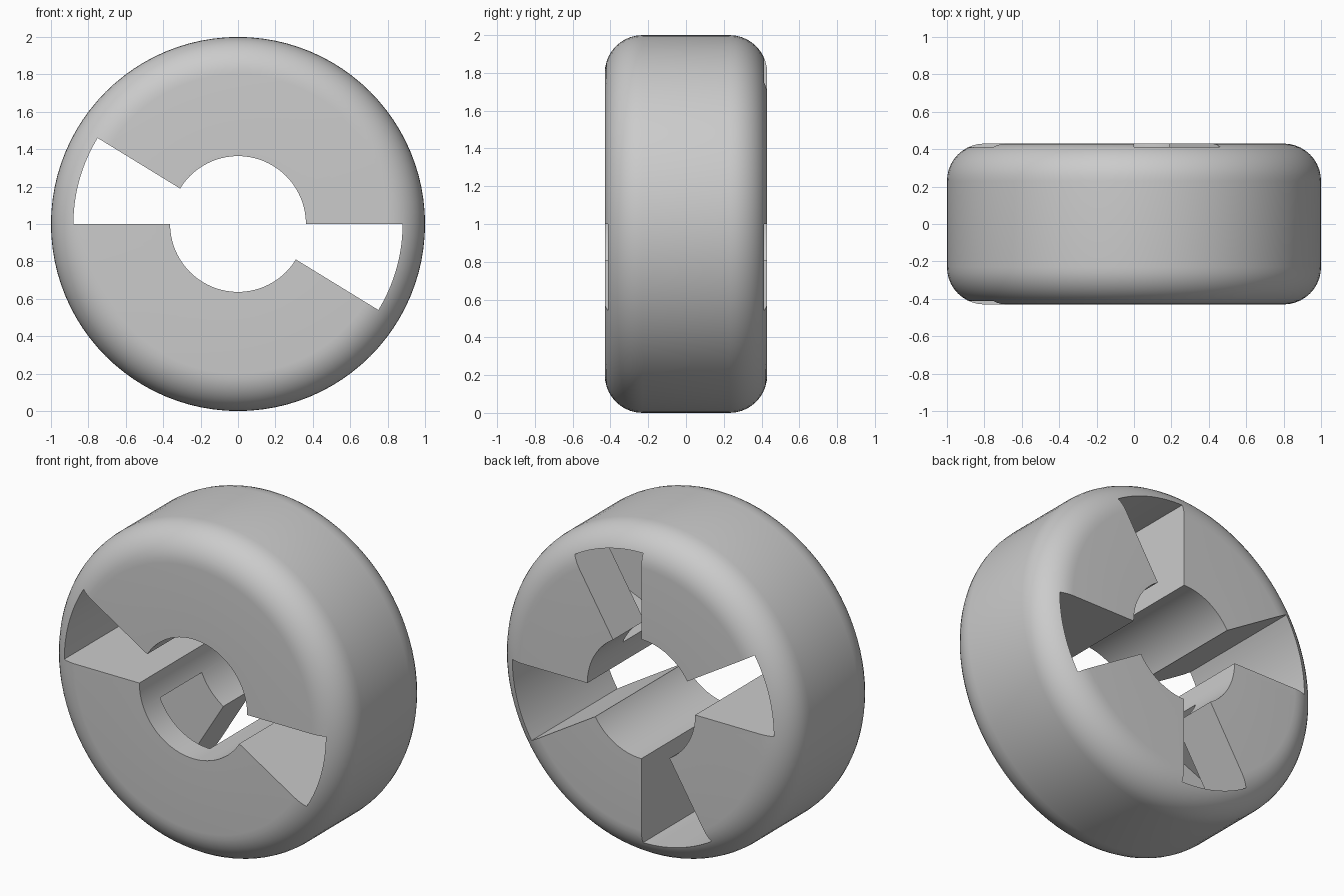
import bpy
import bmesh
from math import sin, cos, radians, pi
from mathutils import Vector, Matrix

default_cube = bpy.data.objects.get("Cube")
if default_cube:
    bpy.data.objects.remove(default_cube, do_unlink=True)

HALF = 0.43      # half thickness along y
FILLET = 0.2
HOLE = 0.363
SLOT = 0.88      # outer radius of all slots
STEP = 31.5      # angular width of each slot

grey = bpy.data.materials.new("plain_grey")
grey.use_nodes = True
colour = (0.6, 0.6, 0.6, 1)
grey.diffuse_color = colour
grey.node_tree.nodes["Principled BSDF"].inputs["Base Color"].default_value = colour


def make_object(name, bm):
    bmesh.ops.recalc_face_normals(bm, faces=bm.faces[:])
    mesh = bpy.data.meshes.new(name)
    bm.to_mesh(mesh)
    bm.free()
    mesh.materials.append(grey)
    obj = bpy.data.objects.new(name, mesh)
    bpy.context.collection.objects.link(obj)
    return obj


def ring_body():
    """Lathe a rounded rim with a round bore around the y axis."""
    half_profile = [(HOLE, HALF)]
    for i in range(11):
        a = pi / 2 * (1 - i / 10)
        half_profile.append((1 - FILLET + FILLET * cos(a), HALF - FILLET + FILLET * sin(a)))
    profile = half_profile + [(r, -y) for r, y in reversed(half_profile)]
    bm = bmesh.new()
    verts = [bm.verts.new((r, y, 1)) for r, y in profile]
    edges = [bm.edges.new((v, verts[i - 1])) for i, v in enumerate(verts)]
    bmesh.ops.spin(bm, geom=verts + edges, cent=(0, 0, 1), axis=(0, 1, 0),
                   angle=2 * pi, steps=96)
    bmesh.ops.remove_doubles(bm, verts=bm.verts[:], dist=0.0001)
    return make_object("locking_ring", bm)


def sector_cutter(name, start, end, y0, y1):
    """Wedge between two angles, reaching from inside the bore to the slot radius."""
    bm = bmesh.new()
    steps = 16
    angles = [radians(start + (end - start) * i / steps) for i in range(steps + 1)]
    points = [(0.2, angles[0])] + [(SLOT, a) for a in angles] + [(0.2, angles[-1])]
    face = bm.faces.new([bm.verts.new((r * cos(a), y0, 1 + r * sin(a))) for r, a in points])
    extruded = bmesh.ops.extrude_face_region(bm, geom=[face])["geom"]
    bmesh.ops.translate(bm, vec=(0, y1 - y0, 0),
                        verts=[v for v in extruded if isinstance(v, bmesh.types.BMVert)])
    return make_object(name, bm)


ring = ring_body()
cutters = []
for turn in (0, 180):
    # Slot through the full thickness
    cutters.append(sector_cutter("through_slot", turn - STEP, turn, -0.6, 0.6))
    # Entry pocket open at the back, and the inner track it leads into
    cutters.append(sector_cutter("back_pocket", turn + 90 - STEP, turn + 90, -0.27, 0.6))
    cutters.append(sector_cutter("inner_track", turn + 23, turn + 90 - STEP + 0.01, -0.27, 0.13))

bpy.context.view_layer.objects.active = ring
ring.select_set(True)
for cutter in cutters:
    cut = ring.modifiers.new("cut", 'BOOLEAN')
    cut.operation = 'DIFFERENCE'
    cut.solver = 'EXACT'
    cut.object = cutter
    bpy.ops.object.modifier_apply(modifier=cut.name)
    bpy.data.objects.remove(cutter, do_unlink=True)

bpy.ops.object.shade_smooth_by_angle(angle=radians(30))
